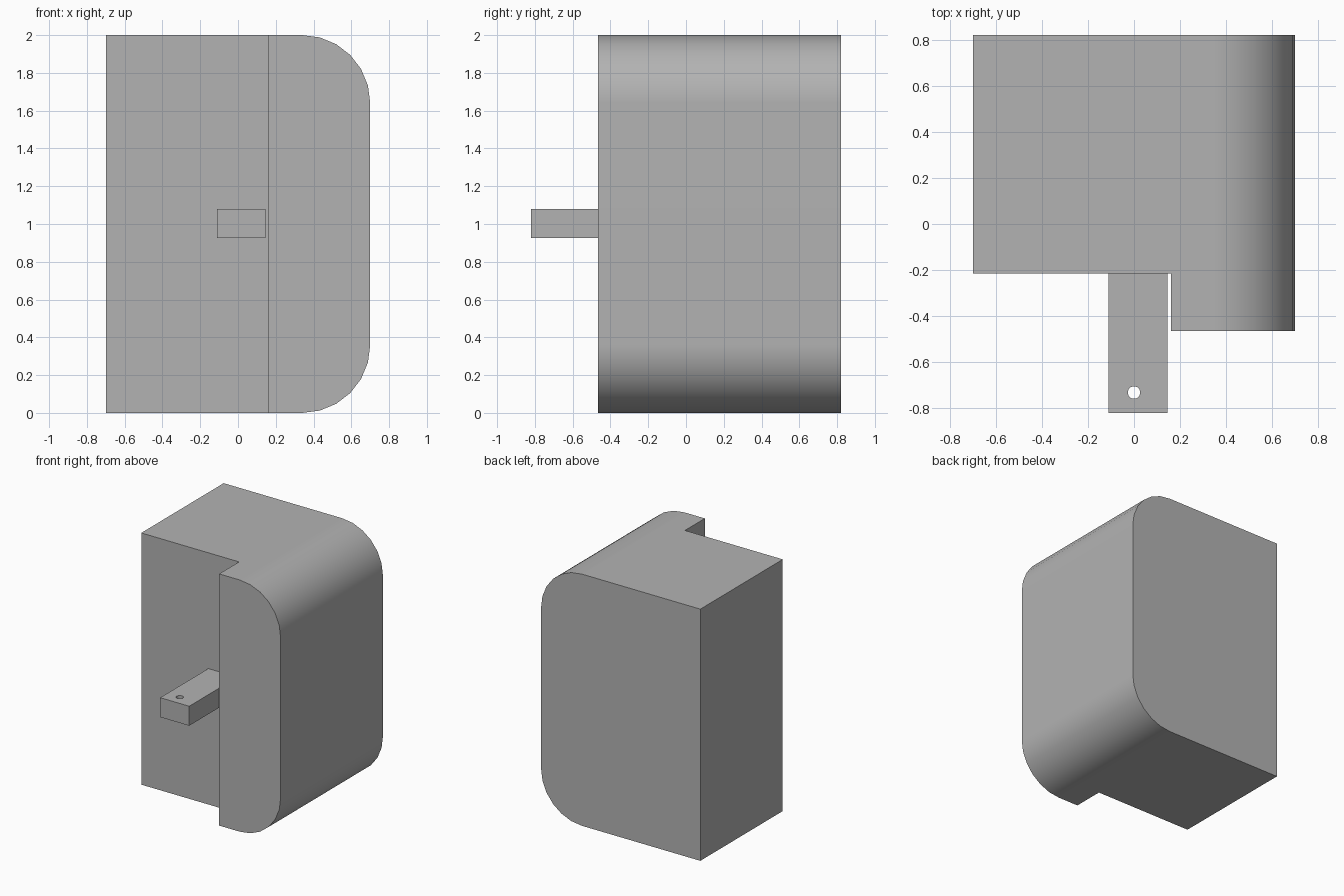
import bpy
import bmesh
import math
from mathutils import Matrix, Vector

cube = bpy.data.objects.get("Cube")
if cube:
    bpy.data.objects.remove(cube, do_unlink=True)

GREY = (0.45, 0.45, 0.45, 1.0)
grey = bpy.data.materials.new("plain_grey")
grey.use_nodes = True
grey.diffuse_color = GREY
grey.node_tree.nodes["Principled BSDF"].inputs["Base Color"].default_value = GREY


def make_object(name, bm):
    bmesh.ops.recalc_face_normals(bm, faces=bm.faces)
    mesh = bpy.data.meshes.new(name)
    bm.to_mesh(mesh)
    bm.free()
    mesh.materials.append(grey)
    obj = bpy.data.objects.new(name, mesh)
    bpy.context.collection.objects.link(obj)
    return obj


def box(name, low, high):
    low, high = Vector(low), Vector(high)
    bm = bmesh.new()
    place = Matrix.Translation((low + high) / 2) @ Matrix.Diagonal((*(high - low), 1))
    bmesh.ops.create_cube(bm, size=1, matrix=place)
    return make_object(name, bm)


def cut(obj, cutter):
    """Subtract the cutter, apply the result and remove the cutter."""
    cutter.hide_render = True
    mod = obj.modifiers.new("cut", 'BOOLEAN')
    mod.operation = 'DIFFERENCE'
    mod.solver = 'EXACT'
    mod.object = cutter
    bpy.ops.object.select_all(action='DESELECT')
    obj.select_set(True)
    bpy.context.view_layer.objects.active = obj
    bpy.ops.object.modifier_apply(modifier=mod.name)
    bpy.data.objects.remove(cutter, do_unlink=True)
    bpy.ops.object.shade_smooth_by_angle(angle=math.radians(30))
    mod = obj.modifiers.new("flat_face_normals", 'WEIGHTED_NORMAL')
    mod.keep_sharp = True


# Block with two rounded corners on its left side, extruded front to back
half_width, height, radius, steps = 0.70, 2.0, 0.36, 6
front, back, recess, lip_edge = -0.465, 0.82, -0.215, 0.16
profile = [(-half_width, height), (-half_width, 0)]
for start, centre_z in ((-90, radius), (0, height - radius)):
    for i in range(steps + 1):
        a = math.radians(start + 90 * i / steps)
        profile.append((half_width - radius + radius * math.cos(a),
                        centre_z + radius * math.sin(a)))
bm = bmesh.new()
face = bm.faces.new([bm.verts.new((x, front, z)) for x, z in profile])
extruded = bmesh.ops.extrude_face_region(bm, geom=[face])["geom"]
bmesh.ops.translate(bm, vec=(0, back - front, 0),
                    verts=[v for v in extruded if isinstance(v, bmesh.types.BMVert)])
body = make_object("body_block", bm)

# Recess that leaves the raised front lip
cut(body, box("recess_cutter", (-1, -1, -0.5), (lip_edge, recess, 2.5)))

# Projecting tab with a drilled hole
tab = box("front_tab", (-0.11, -0.82, 0.925), (0.145, recess, 1.08))
bm = bmesh.new()
bmesh.ops.create_cone(bm, cap_ends=True, segments=24, radius1=0.027, radius2=0.027,
                      depth=0.5, matrix=Matrix.Translation((0, -0.732, 1)))
cut(tab, make_object("hole_cutter", bm))
